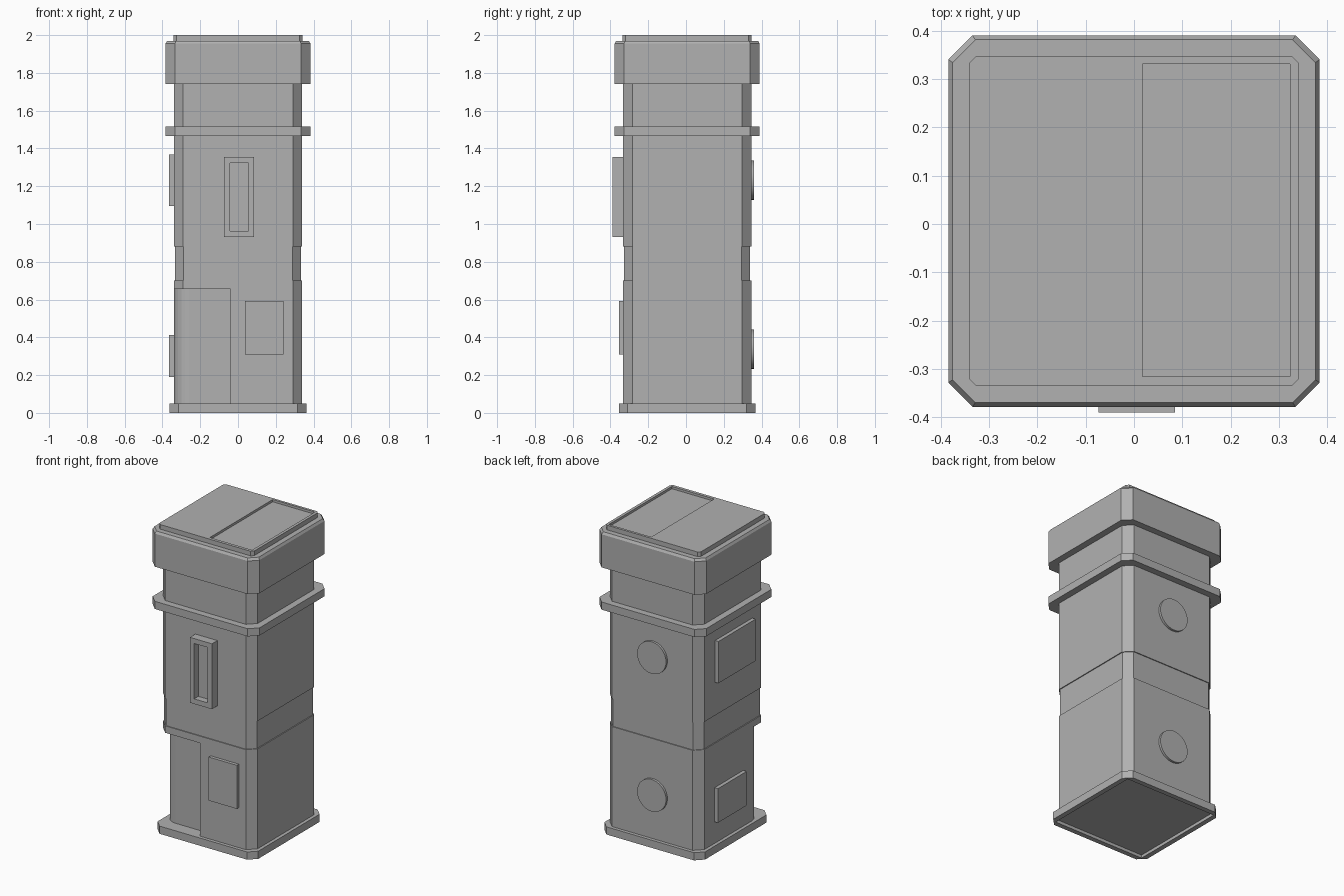
import bpy, bmesh, math

if "Cube" in bpy.data.objects:
    bpy.data.objects.remove(bpy.data.objects["Cube"])

YC = 0.006  # the shaft sits slightly behind the origin, balancing the front frame

grey = bpy.data.materials.new("dark_grey")
grey.diffuse_color = (0.44, 0.44, 0.44, 1)
grey.use_nodes = True
grey.node_tree.nodes["Principled BSDF"].inputs["Base Color"].default_value = grey.diffuse_color


def octagon(h, c):
    k = h - c
    return [(x, y + YC) for x, y in
            ((-k, -h), (k, -h), (h, -k), (h, k), (k, h), (-k, h), (-h, k), (-h, -k))]


def loft(name, sections):
    """Closed solid through stacked (outline, z) sections."""
    bm = bmesh.new()
    rings = [[bm.verts.new((x, y, z)) for x, y in pts] for pts, z in sections]
    for a, b in zip(rings, rings[1:]):
        for i in range(len(a)):
            j = (i + 1) % len(a)
            bm.faces.new((a[i], a[j], b[j], b[i]))
    bm.faces.new(rings[0][::-1])
    bm.faces.new(rings[-1])
    bmesh.ops.recalc_face_normals(bm, faces=bm.faces)
    me = bpy.data.meshes.new(name)
    bm.to_mesh(me)
    bm.free()
    me.materials.append(grey)
    ob = bpy.data.objects.new(name, me)
    bpy.context.collection.objects.link(ob)
    return ob


def column(name, h, c, z0, z1):
    return loft(name, [(octagon(h, c), z0), (octagon(h, c), z1)])


def box(name, x, y, z):
    pts = [(x[0], y[0]), (x[1], y[0]), (x[1], y[1]), (x[0], y[1])]
    return loft(name, [(pts, z[0]), (pts, z[1])])


def cut(ob, cutter):
    cutter.hide_render = True
    m = ob.modifiers.new("cut", "BOOLEAN")
    m.object, m.operation, m.solver = cutter, "DIFFERENCE", "EXACT"
    bpy.context.view_layer.objects.active = ob
    bpy.ops.object.modifier_apply(modifier=m.name)
    bpy.data.objects.remove(cutter)


# Plinth with a shallow pocket underneath
plinth = column("plinth", 0.362, 0.047, 0, 0.05)
cut(plinth, box("plinth_cutter", (-0.33, 0.33), (YC - 0.33, YC + 0.33), (-0.1, 0.02)))

# Lower shaft: front left quarter set back with a rounded corner
front, back, r = YC - 0.34, -0.27, 0.08
notched = [(-0.04, back), (-0.04, front)] + octagon(0.34, 0.05)[1:7]
notched += [(-0.34 + r - r * math.cos(t), back + r - r * math.sin(t))
            for t in (math.pi / 2 * i / 6 for i in range(7))]
loft("lower_shaft", [(notched, 0.05), (notched, 0.655)])
column("lower_shaft_rim", 0.34, 0.05, 0.655, 0.70)

# Recessed waist, upper shaft, collar
column("waist", 0.334, 0.046, 0.70, 0.88)
column("upper_shaft", 0.34, 0.05, 0.88, 1.74)
column("collar", 0.384, 0.05, 1.465, 1.515)

# Cap with bevelled top edge
loft("cap", [(octagon(0.384, 0.05), 1.74), (octagon(0.384, 0.05), 1.955),
             (octagon(0.375, 0.047), 1.97)])

# Lid with a sunken panel on its right half
lid = column("lid", 0.341, 0.015, 1.97, 2.0)
cut(lid, box("lid_cutter", (0.018, 0.322), (-0.315, 0.331), (1.985, 2.1)))

# Framed slot on the front
frame = box("slot_frame", (-0.073, 0.085), (-0.39, -0.33), (0.93, 1.355))
cut(frame, box("slot_cutter", (-0.042, 0.055), (-0.5, -0.347), (0.963, 1.323)))

# Flat panels on the front and left sides
box("front_panel", (0.038, 0.24), (-0.355, -0.33), (0.31, 0.593))
box("left_upper_panel", (-0.364, -0.335), (-0.195, 0.187), (1.095, 1.367))
box("left_lower_panel", (-0.364, -0.335), (-0.103, 0.192), (0.19, 0.412))

# Round discs on the back
for name, z in (("back_upper_disc", 1.232), ("back_lower_disc", 0.337)):
    bpy.ops.mesh.primitive_cylinder_add(vertices=32, radius=0.104, depth=0.03,
                                        location=(-0.005, 0.346, z),
                                        rotation=(math.pi / 2, 0, 0))
    disc = bpy.context.object
    disc.name = name
    disc.data.materials.append(grey)
    bpy.ops.object.shade_smooth_by_angle()
